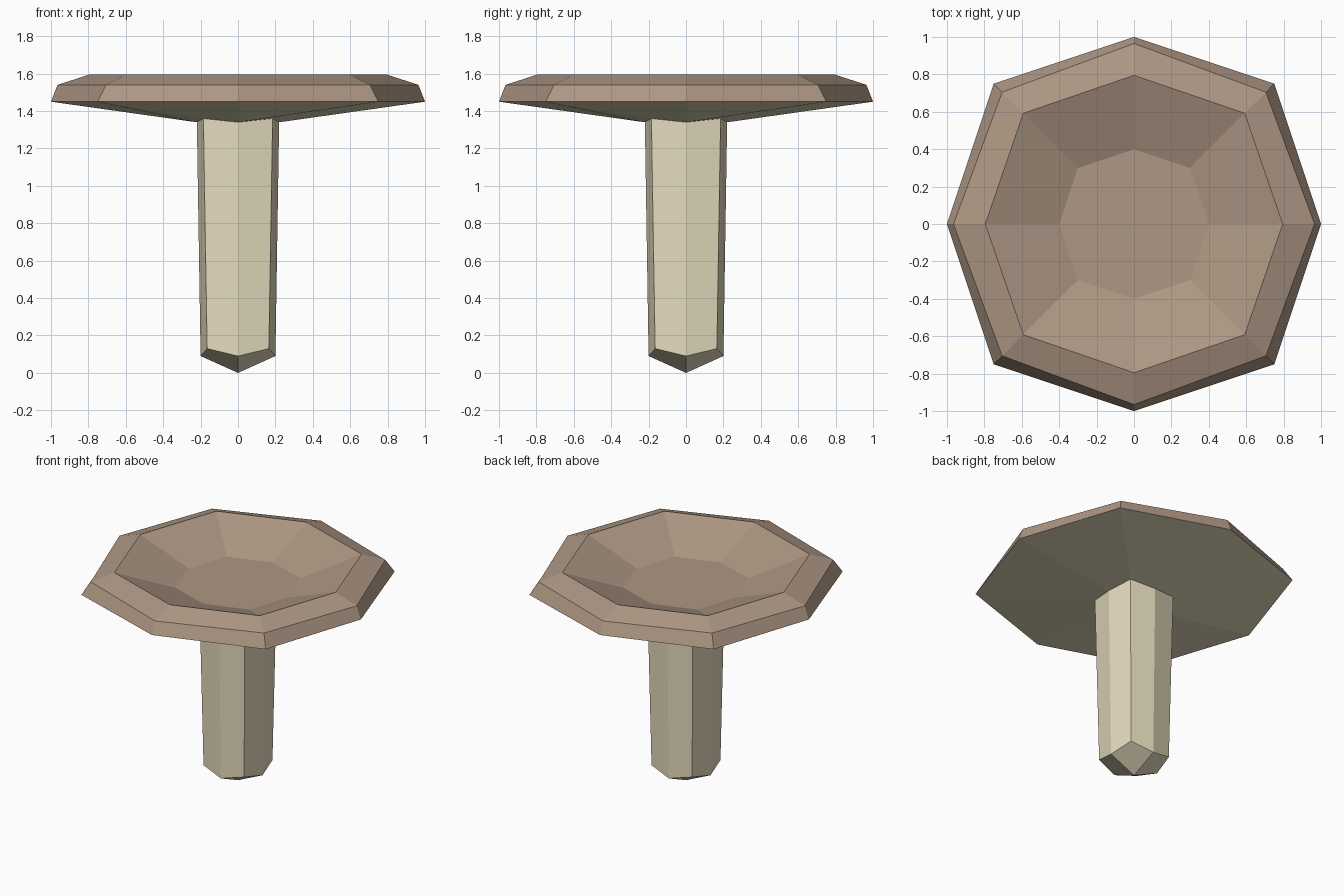
import bpy

if "Cube" in bpy.data.objects:
    bpy.data.objects.remove(bpy.data.objects["Cube"])


def material(name, color):
    m = bpy.data.materials.new(name)
    m.diffuse_color = (*color, 1)
    m.use_nodes = True
    m.node_tree.nodes["Principled BSDF"].inputs["Base Color"].default_value = m.diffuse_color
    return m


def ring(axis, diag, z_axis, z_diag=None):
    """Eight points: axis points alternate with square corner points."""
    a, d = axis, diag
    zd = z_axis if z_diag is None else z_diag
    xy = [(a, 0), (d, d), (0, a), (-d, d), (-a, 0), (-d, -d), (0, -a), (d, -d)]
    return [(x, y, zd if i % 2 else z_axis) for i, (x, y) in enumerate(xy)]


def loft(name, rings, mat, bottom_tip=None, close_top=False):
    """Skin a stack of rings, listed from bottom/outside to top/inside."""
    verts = [p for r in rings for p in r]
    faces = []
    for k in range(len(rings) - 1):
        for i in range(8):
            j = (i + 1) % 8
            faces.append((k * 8 + i, k * 8 + j, k * 8 + 8 + j, k * 8 + 8 + i))
    if bottom_tip is not None:
        tip = len(verts)
        verts.append((0, 0, bottom_tip))
        faces += [(tip, (i + 2) % 8, i + 1, i) for i in (0, 2, 4, 6)]
    if close_top:
        faces.append(tuple(range(len(rings) * 8 - 8, len(rings) * 8)))
    me = bpy.data.meshes.new(name)
    me.from_pydata(verts, [], faces)
    me.materials.append(mat)
    ob = bpy.data.objects.new(name, me)
    bpy.context.collection.objects.link(ob)
    return ob


brown = material("cap_brown", (0.42, 0.31, 0.23))
cream = material("stem_cream", (0.78, 0.71, 0.51))

joint = ring(0.22, 0.185, 1.34, 1.36)
rim = ring(1.0, 0.75, 1.45)

# Stem with a blunt four-sided tip
loft("stem", [ring(0.2, 0.165, 0.09, 0.13), joint], cream, bottom_tip=0.0)

# Pale underside of the cap
loft("cap_underside", [joint, rim], cream)

# Bevelled cap with a sunken dish on top
loft("cap", [rim, ring(0.965, 0.705, 1.54), ring(0.795, 0.592, 1.595),
             ring(0.4, 0.3, 1.45)], brown, close_top=True)
